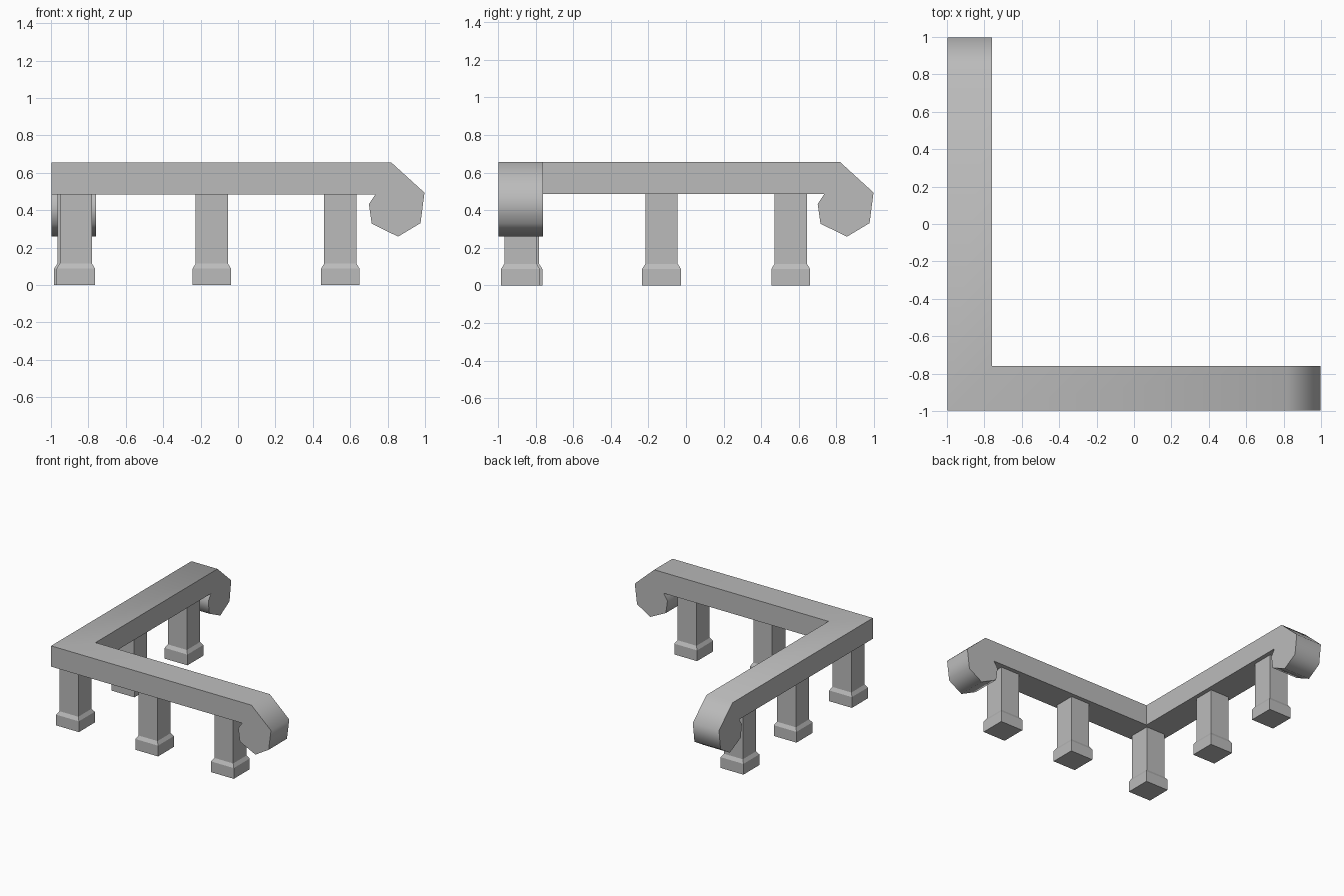
import bpy, bmesh, math

cube = bpy.data.objects.get("Cube")
if cube:
    bpy.data.objects.remove(cube, do_unlink=True)

stone = bpy.data.materials.new("grey_stone")
stone.use_nodes = True
GREY = (0.5, 0.5, 0.5, 1)
stone.diffuse_color = GREY
stone.node_tree.nodes["Principled BSDF"].inputs["Base Color"].default_value = GREY

OUTER, INNER = -0.997, -0.76
TOP, UNDER = 0.655, 0.485


def finish(name, bm, angle):
    """Turn a bmesh into a shaded object."""
    bmesh.ops.remove_doubles(bm, verts=bm.verts[:], dist=0.0005)
    bmesh.ops.recalc_face_normals(bm, faces=bm.faces[:])
    mesh = bpy.data.meshes.new(name)
    bm.to_mesh(mesh)
    bm.free()
    mesh.materials.append(stone)
    obj = bpy.data.objects.new(name, mesh)
    bpy.context.collection.objects.link(obj)
    bpy.ops.object.select_all(action="DESELECT")
    obj.select_set(True)
    bpy.context.view_layer.objects.active = obj
    bpy.ops.object.shade_smooth_by_angle(angle=math.radians(angle))
    return obj


# Handrail: two mitred arms, each ending in a downward curl
curl = [(0.82, TOP), (0.997, 0.494), (0.976, 0.331), (0.856, 0.259),
        (0.715, 0.328), (0.70, 0.433), (0.735, UNDER)]


def add_arm(bm, swap):
    def side(across):
        path = [(across, TOP)] + curl + [(across, UNDER)]
        return [bm.verts.new((across, u, z) if swap else (u, across, z))
                for u, z in path]
    a, b = side(OUTER), side(INNER)
    bm.faces.new(a)
    bm.faces.new(b)
    for i in range(len(a) - 1):
        bm.faces.new((a[i], a[i + 1], b[i + 1], b[i]))


bm = bmesh.new()
add_arm(bm, False)
add_arm(bm, True)
finish("handrail", bm, 60)

# Posts: square shaft on a wider foot with a sloped shoulder
post_levels = [(0.103, 0), (0.103, 0.088), (0.086, 0.115), (0.086, UNDER + 0.01)]


def add_post(name, x, y):
    bm = bmesh.new()
    rings = [[bm.verts.new((x + sx * h, y + sy * h, z))
              for sx, sy in ((-1, -1), (1, -1), (1, 1), (-1, 1))]
             for h, z in post_levels]
    bm.faces.new(rings[0])
    bm.faces.new(rings[-1])
    for low, high in zip(rings, rings[1:]):
        for i in range(4):
            j = (i + 1) % 4
            bm.faces.new((low[i], low[j], high[j], high[i]))
    finish(name, bm, 20)


add_post("corner_post", -0.867, -0.867)
for label, along in (("middle", -0.14), ("end", 0.547)):
    add_post("front_" + label + "_post", along, -0.88)
    add_post("side_" + label + "_post", -0.88, along + 0.01)
